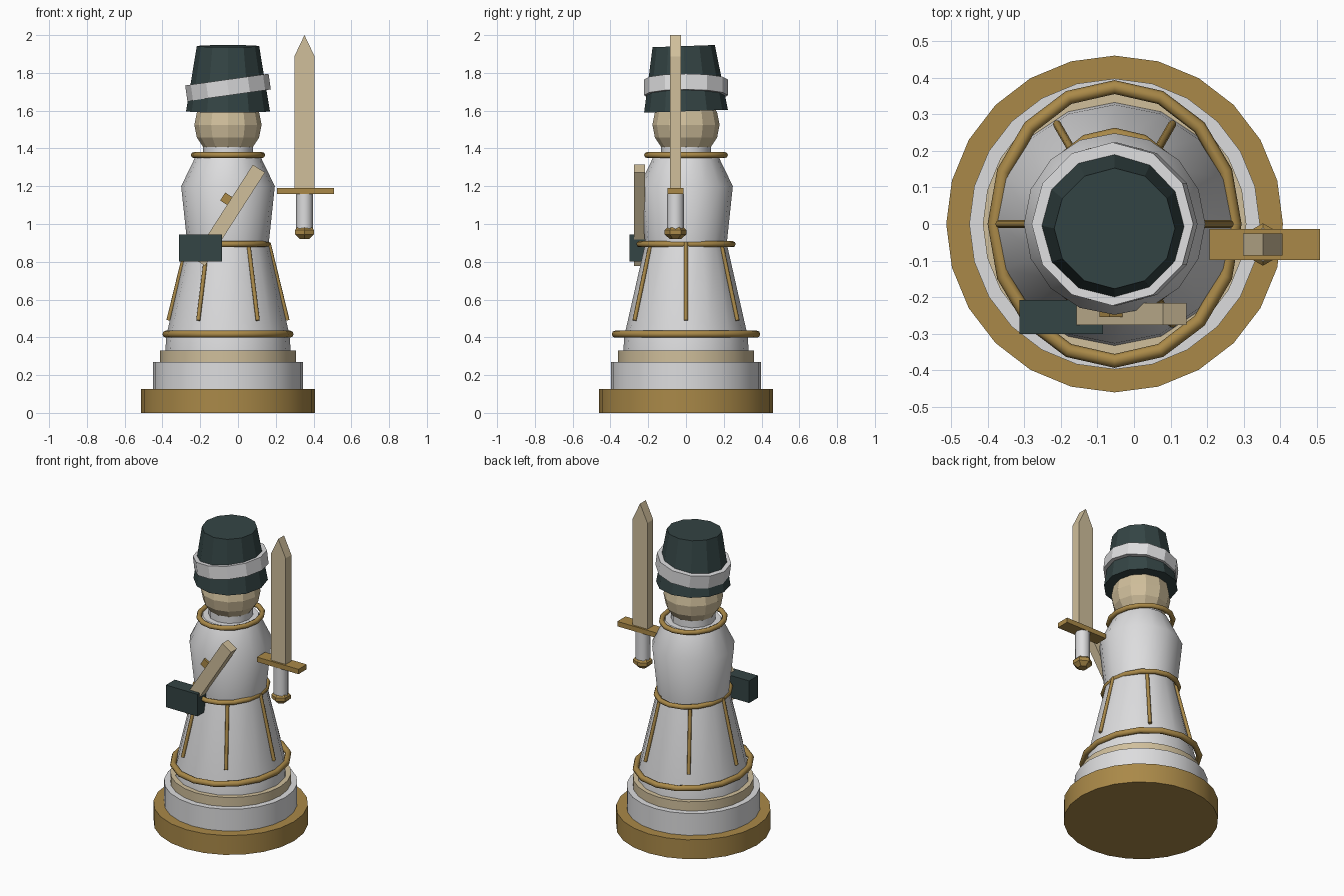
import bpy, bmesh, math
from mathutils import Matrix, Vector

if "Cube" in bpy.data.objects:
    bpy.data.objects.remove(bpy.data.objects["Cube"])

AXIS = -0.053  # x of the figure's centre line


def material(name, rgb):
    m = bpy.data.materials.new(name)
    m.use_nodes = True
    m.diffuse_color = (*rgb, 1)
    bsdf = next(n for n in m.node_tree.nodes if n.type == 'BSDF_PRINCIPLED')
    bsdf.inputs["Base Color"].default_value = (*rgb, 1)
    return m


WHITE = material("white", (0.72, 0.72, 0.73))
GOLD = material("old gold", (0.40, 0.25, 0.065))
CREAM = material("cream", (0.63, 0.52, 0.33))
GREEN = material("dark green", (0.034, 0.058, 0.058))


def finish(name, bm, mat, loc=(0, 0, 0), rot=(0, 0, 0), smooth=None):
    bmesh.ops.recalc_face_normals(bm, faces=bm.faces)
    me = bpy.data.meshes.new(name)
    bm.to_mesh(me)
    bm.free()
    me.materials.append(mat)
    ob = bpy.data.objects.new(name, me)
    bpy.context.collection.objects.link(ob)
    ob.location, ob.rotation_euler = loc, rot
    if smooth:
        bpy.ops.object.select_all(action='DESELECT')
        ob.select_set(True)
        bpy.context.view_layer.objects.active = ob
        bpy.ops.object.shade_smooth_by_angle(angle=math.radians(smooth))
    return ob


def lathe(name, profile, sides, mat, loc=(AXIS, 0, 0), rot=(0, 0, 0), smooth=None):
    """Capped solid of revolution from (radius, z) points."""
    bm = bmesh.new()
    rings = []
    for r, z in profile:
        angles = [math.tau * i / sides for i in range(sides)]
        rings.append([bm.verts.new((r * math.cos(a), r * math.sin(a), z)) for a in angles])
    for low, high in zip(rings, rings[1:]):
        for i in range(sides):
            j = (i + 1) % sides
            bm.faces.new((low[i], low[j], high[j], high[i]))
    bm.faces.new(rings[0][::-1])
    bm.faces.new(rings[-1])
    return finish(name, bm, mat, loc, rot, smooth)


def box(name, size, loc, mat, rot=(0, 0, 0)):
    bm = bmesh.new()
    bmesh.ops.create_cube(bm, size=1, matrix=Matrix.Diagonal((*size, 1)))
    return finish(name, bm, mat, loc, rot)


def oval_ring(name, rx, ry, thick, z, sides=16, tube=8):
    """Oval torus trim around the robe."""
    bm = bmesh.new()
    grid = []
    for i in range(sides):
        a = math.tau * i / sides
        row = []
        for k in range(tube):
            b = math.tau * k / tube
            c = thick * math.cos(b)
            row.append(bm.verts.new(((rx + c) * math.cos(a), (ry + c) * math.sin(a),
                                     thick * math.sin(b))))
        grid.append(row)
    for i in range(sides):
        for k in range(tube):
            n, m = (i + 1) % sides, (k + 1) % tube
            bm.faces.new((grid[i][k], grid[n][k], grid[n][m], grid[i][m]))
    return finish(name, bm, GOLD, (AXIS, 0, z), smooth=50)


def rod(name, start, end, radius, mat):
    a, b = Vector(start), Vector(end)
    d = b - a
    bm = bmesh.new()
    bmesh.ops.create_cone(bm, cap_ends=True, segments=8, radius1=radius,
                          radius2=radius, depth=d.length)
    turn = d.to_track_quat('Z', 'Y').to_euler()
    return finish(name, bm, mat, (a + b) / 2, turn, 50)


# Stepped base
lathe("base_plinth", [(0.46, 0), (0.46, 0.127)], 24, GOLD, smooth=30)
lathe("base_step", [(0.397, 0.127), (0.397, 0.27)], 24, WHITE, smooth=30)
lathe("base_collar", [(0.36, 0.27), (0.36, 0.33)], 24, CREAM, smooth=30)

# Robe, torso and neck
lathe("robe_skirt", [(0.332, 0.33), (0.326, 0.41), (0.215, 0.9)], 16, WHITE, smooth=40)
lathe("torso", [(0.215, 0.89), (0.248, 1.2), (0.168, 1.365)], 16, WHITE, smooth=40)
lathe("neck", [(0.132, 1.33), (0.132, 1.43)], 12, WHITE, smooth=35)

# Gold trim rings and skirt ribs
oval_ring("hem_ring", 0.328, 0.374, 0.019, 0.417)
oval_ring("waist_ring", 0.207, 0.247, 0.016, 0.893)
oval_ring("neck_ring", 0.181, 0.206, 0.016, 1.365)
for i in range(6):
    a = math.tau * i / 6
    c, s = math.cos(a), math.sin(a)
    rod(f"skirt_rib_{i + 1}", (AXIS + 0.315 * c, 0.315 * s, 0.49),
        (AXIS + 0.215 * c, 0.215 * s, 0.9), 0.011, GOLD)

# Head
bm = bmesh.new()
bmesh.ops.create_uvsphere(bm, u_segments=12, v_segments=8, radius=0.178)
finish("head", bm, CREAM, (AXIS, 0, 1.525))

# Hat, nodding slightly forward, with a slanted band
lathe("hat", [(0.222, 0), (0.165, 0.345)], 12, GREEN, (AXIS, 0, 1.597),
      (math.radians(2), 0, 0))
lathe("hat_band", [(0.223, -0.042), (0.223, 0.042)], 12, WHITE, (AXIS, 0, 1.723),
      (0, math.radians(-8), 0))

# Sword: blade with a wedge tip, guard, grip and pommel
SX, SY = 0.352, -0.056
bm = bmesh.new()
outline = [(-0.054, 1.18), (0.054, 1.18), (0.054, 1.887), (0, 2.0), (-0.054, 1.887)]
face = bm.faces.new([bm.verts.new((x, -0.03, z)) for x, z in outline])
extruded = bmesh.ops.extrude_face_region(bm, geom=[face])["geom"]
bmesh.ops.translate(bm, vec=(0, 0.06, 0),
                    verts=[g for g in extruded if isinstance(g, bmesh.types.BMVert)])
finish("sword_blade", bm, CREAM, (SX, SY, 0))
box("sword_guard", (0.302, 0.085, 0.032), (0.357, SY, 1.175), GOLD)
lathe("sword_grip", [(0.045, 0.97), (0.045, 1.16)], 8, WHITE, (SX, SY, 0), smooth=50)
lathe("sword_pommel", [(0.03, 0.921), (0.058, 0.945), (0.058, 0.968), (0.032, 0.993)],
      6, GOLD, (SX, SY, 0), (0, 0, math.radians(30)))

# Slanted staff with its stud, held in a block on the right side
SLANT = (0, math.radians(32.7), 0)
box("staff", (0.076, 0.06, 0.588), (-0.048, -0.246, 1.046), CREAM, SLANT)
box("staff_stud", (0.05, 0.045, 0.05), (-0.06, -0.232, 1.132), GOLD, SLANT)
box("staff_block", (0.228, 0.092, 0.145), (-0.199, -0.254, 0.873), GREEN)
